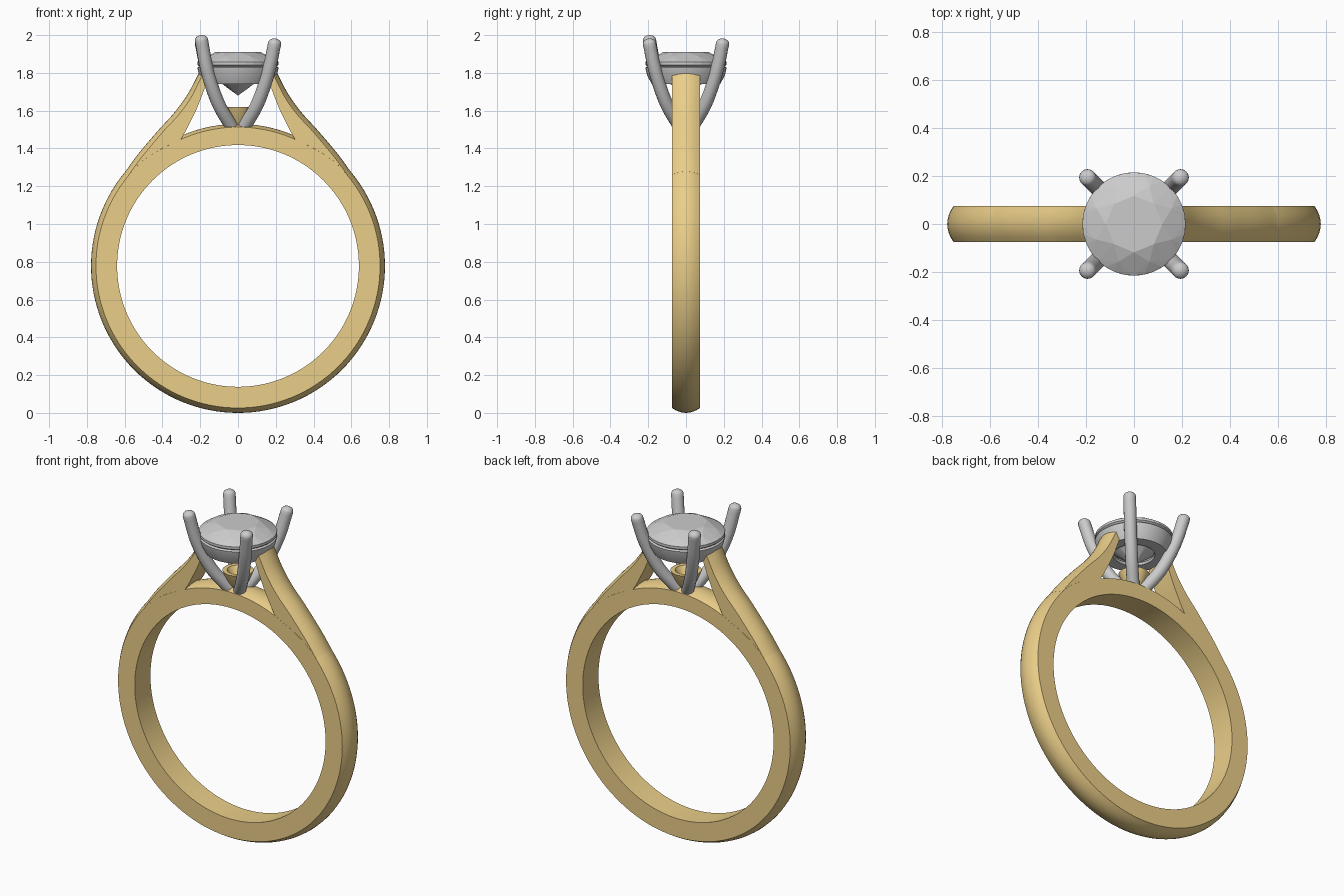
import bpy, bmesh
from math import sin, cos, pi, radians
from mathutils import Vector

if "Cube" in bpy.data.objects:
    bpy.data.objects.remove(bpy.data.objects["Cube"])

CZ = 0.778          # centre height of the finger hole
gold = bpy.data.materials.new("gold")
gold.diffuse_color = (0.83, 0.62, 0.25, 1)
gold.use_nodes = True
gold.node_tree.nodes["Principled BSDF"].inputs["Base Color"].default_value = gold.diffuse_color


def finish(bm, name, mat=None, angle=35):
    bmesh.ops.recalc_face_normals(bm, faces=bm.faces)
    me = bpy.data.meshes.new(name)
    bm.to_mesh(me)
    bm.free()
    ob = bpy.data.objects.new(name, me)
    bpy.context.collection.objects.link(ob)
    if mat:
        me.materials.append(mat)
    if angle:
        bpy.ops.object.select_all(action='DESELECT')
        ob.select_set(True)
        bpy.context.view_layer.objects.active = ob
        bpy.ops.object.shade_smooth_by_angle(angle=radians(angle))
    return ob


def smooth_path(pts, n=8):
    """Catmull-Rom samples through the points."""
    p = [Vector(q) for q in pts]
    p = [2 * p[0] - p[1]] + p + [2 * p[-1] - p[-2]]
    out = []
    for i in range(1, len(p) - 2):
        a, b, c, d = p[i - 1:i + 3]
        for k in range(n):
            t = k / n
            out.append(0.5 * (2 * b + (c - a) * t + (2 * a - 5 * b + 4 * c - d) * t * t
                              + (3 * b - a - 3 * c + d) * t ** 3))
    return out + [p[-2]]


def bridge_rings(bm, rings, closed=False):
    n = len(rings[0])
    for i in range(len(rings) if closed else len(rings) - 1):
        r, s = rings[i], rings[(i + 1) % len(rings)]
        for j in range(n):
            bm.faces.new((r[j], r[(j + 1) % n], s[(j + 1) % n], s[j]))
    if not closed:
        bm.faces.new(rings[0])
        bm.faces.new(rings[-1])


def domed_loft(name, stations, w, closed=False):
    """Flat-sided bar with a domed outside; stations are (inner, outer, dome)."""
    bm = bmesh.new()
    rings = []
    for inner, outer, dome in stations:
        d = (outer - inner).normalized()
        sec = [(-w, inner)]
        for k in range(9):
            u = -1 + k / 4
            sec.append((u * w, outer - d * dome * u * u))
        sec.append((w, inner))
        rings.append([bm.verts.new((q.x, y, q.y)) for y, q in sec])
    bridge_rings(bm, rings, closed)
    return finish(bm, name, gold)


def lathe(name, profile, mat=None, seg=48):
    bm = bmesh.new()
    rings = [[bm.verts.new((r * cos(2 * pi * i / seg), r * sin(2 * pi * i / seg), z))
              for r, z in profile] for i in range(seg)]
    bridge_rings(bm, rings, True)
    bmesh.ops.remove_doubles(bm, verts=bm.verts, dist=1e-5)
    return finish(bm, name, mat)


# Band: full hoop, thinner where it bridges under the stone
st = []
for i in range(128):
    a = 2 * pi * i / 128
    d = Vector((sin(a), cos(a)))
    off = min(a, 2 * pi - a)
    t = min(max((off - 0.5) / 0.25, 0), 1)
    c = Vector((0, CZ))
    st.append((c + d * 0.64, c + d * (0.752 + 0.026 * t), 0.017 + 0.009 * t))
domed_loft("band", st, 0.075, True)

# Shoulders sweeping up from the band to the setting
outer = [(.596, 1.278), (.525, 1.375), (.423, 1.495), (.335, 1.592), (.265, 1.69), (.203, 1.808)]
inner = [(.52, 1.20), (.42, 1.29), (.305, 1.445), (.25, 1.545), (.208, 1.635), (.165, 1.75)]
for side, label in ((-1, "left"), (1, "right")):
    m = lambda v: Vector((side * v.x, v.y))
    domed_loft(label + "_shoulder", [(m(p), m(q), 0.025) for p, q in
                                     zip(smooth_path(inner), smooth_path(outer))], 0.0745)

# Small open cup at the foot of the setting
lathe("setting_cup", [(0, 1.515), (.035, 1.515), (.065, 1.565), (.085, 1.62),
                      (.06, 1.62), (.03, 1.575), (0, 1.565)], gold)

# Collar under the stone
lathe("collar", [(.205, 1.835), (.215, 1.828), (.207, 1.79), (.182, 1.742),
                 (.115, 1.742), (.11, 1.755)])

# Four curved prongs with rounded tips
for sx in (-1, 1):
    for sy in (-1, 1):
        top = 2.0 if sx < 0 and sy < 0 else 1.982
        prof = [(.036, 1.518), (.105, 1.64), (.16, 1.80), (.194, top - 0.025)]
        path = smooth_path(prof)
        radii = [0.035] * len(path)
        for k in range(1, 5):
            a = k * pi / 8
            path.append(Vector((.194 + .003 * sin(a), top - 0.025 + 0.025 * sin(a))))
            radii.append(max(0.035 * cos(a), 0.004))
        bm = bmesh.new()
        rings = []
        side = Vector((-sy, sx, 0)).normalized()
        for i, (q, r) in enumerate(zip(path, radii)):
            t = path[min(i + 1, len(path) - 1)] - path[max(i - 1, 0)]
            t = Vector((sx * t.x, sy * t.x, t.y)).normalized()
            up = t.cross(side)
            c = Vector((sx * q.x, sy * q.x, q.y))
            rings.append([bm.verts.new(c + r * (side * cos(j * pi / 8) + up * sin(j * pi / 8)))
                          for j in range(16)])
        bridge_rings(bm, rings)
        finish(bm, f"{'front' if sy < 0 else 'back'}_{'left' if sx < 0 else 'right'}_prong")

# Faceted round stone: hull of table, crown, girdle, pavilion and culet
bm = bmesh.new()
for r, z, n, shift in ((.118, 1.911, 8, 0), (.17, 1.888, 8, .5), (.215, 1.858, 32, 0),
                       (.215, 1.843, 32, 0), (.05, 1.716, 8, 0)):
    for i in range(n):
        a = 2 * pi * (i + shift) / n
        bm.verts.new((r * cos(a), r * sin(a), z))
bm.verts.new((0, 0, 1.68))
bmesh.ops.convex_hull(bm, input=bm.verts)
finish(bm, "stone", angle=0)
